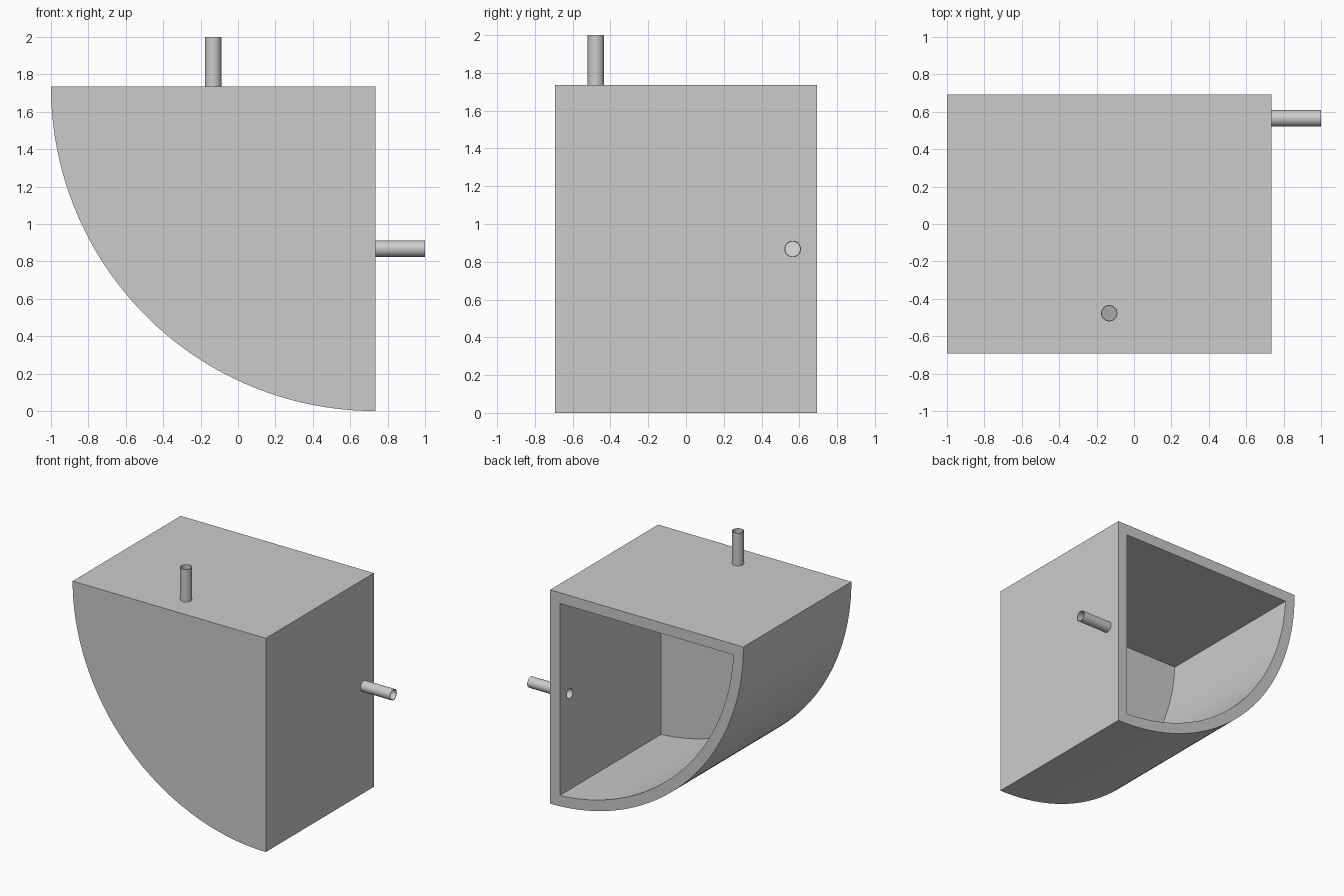
import bpy, bmesh
from math import sin, cos, pi, sqrt, asin
from mathutils import Matrix, Vector

if "Cube" in bpy.data.objects:
    bpy.data.objects.remove(bpy.data.objects["Cube"])

R = 1.735              # quarter-round radius, also width and height
CX = 0.735             # flat side of the body
HALF = 0.693           # half depth
WALL = 0.087
TUBE_R, BORE_R = 0.0435, 0.039
TUBE_LEN = 0.265

grey = bpy.data.materials.new("light grey")
grey.use_nodes = True
colour = (0.6, 0.6, 0.6, 1)
grey.diffuse_color = colour
grey.node_tree.nodes["Principled BSDF"].inputs["Base Color"].default_value = colour


def add_object(name, bm):
    bmesh.ops.recalc_face_normals(bm, faces=bm.faces)
    mesh = bpy.data.meshes.new(name)
    bm.to_mesh(mesh)
    bm.free()
    mesh.materials.append(grey)
    obj = bpy.data.objects.new(name, mesh)
    bpy.context.collection.objects.link(obj)
    return obj


def quarter_prism(name, radius, inset, y0, y1, steps=64):
    """Quarter disc about the upper corner, with its straight sides inset."""
    a0 = asin(inset / radius)
    a1 = pi / 2 - a0
    points = [(inset, inset)]
    for i in range(steps + 1):
        a = a0 + (a1 - a0) * i / steps
        points.append((radius * cos(a), radius * sin(a)))
    bm = bmesh.new()
    face = bm.faces.new([bm.verts.new((CX - u, y0, R - v)) for u, v in points])
    out = bmesh.ops.extrude_face_region(bm, geom=[face])
    moved = [g for g in out["geom"] if isinstance(g, bmesh.types.BMVert)]
    bmesh.ops.translate(bm, verts=moved, vec=(0, y1 - y0, 0))
    return add_object(name, bm)


def placement(base, axis):
    turn = Vector((0, 0, 1)).rotation_difference(Vector(axis)).to_matrix().to_4x4()
    return Matrix.Translation(base) @ turn


def bore_cutter(base, axis):
    bm = bmesh.new()
    bmesh.ops.create_cone(bm, cap_ends=True, segments=48, radius1=BORE_R,
                          radius2=BORE_R, depth=WALL * 3, matrix=placement(base, axis))
    return add_object("bore_cutter", bm)


def tube(name, base, axis):
    """Thin pipe spun from a rectangular wall section."""
    bm = bmesh.new()
    section = [(BORE_R, 0), (TUBE_R, 0), (TUBE_R, TUBE_LEN), (BORE_R, TUBE_LEN)]
    verts = [bm.verts.new((r, 0, z)) for r, z in section]
    edges = [bm.edges.new((verts[i], verts[(i + 1) % 4])) for i in range(4)]
    bmesh.ops.spin(bm, geom=verts + edges, cent=(0, 0, 0), axis=(0, 0, 1),
                   angle=2 * pi, steps=48, use_merge=True)
    bmesh.ops.remove_doubles(bm, verts=bm.verts, dist=1e-5)
    bm.transform(placement(base, axis))
    return add_object(name, bm)


def activate(obj):
    bpy.ops.object.select_all(action="DESELECT")
    obj.select_set(True)
    bpy.context.view_layer.objects.active = obj


def cut(target, cutter):
    cutter.hide_render = True
    mod = target.modifiers.new("cut", "BOOLEAN")
    mod.operation = "DIFFERENCE"
    mod.solver = "EXACT"
    mod.object = cutter
    activate(target)
    bpy.ops.object.modifier_apply(modifier=mod.name)
    bpy.data.objects.remove(cutter)


# Quarter-round housing, hollow and open at the back
housing = quarter_prism("housing", R, 0, -HALF, HALF)
cut(housing, quarter_prism("cavity_cutter", R - WALL, WALL, -HALF + WALL, HALF + WALL))

# Pipes on the top and the left side, with bores through the walls
pipes = {
    "top_pipe": ((CX - R / 2, -0.477, R), (0, 0, 1)),
    "side_pipe": ((CX, 0.565, R / 2), (1, 0, 0)),
}
parts = [housing]
for name, (base, axis) in pipes.items():
    cut(housing, bore_cutter(base, axis))
    parts.append(tube(name, base, axis))

# Smooth curved surfaces, sharp corners
for part in parts:
    activate(part)
    bpy.ops.object.shade_smooth_by_angle(angle=pi / 6)
